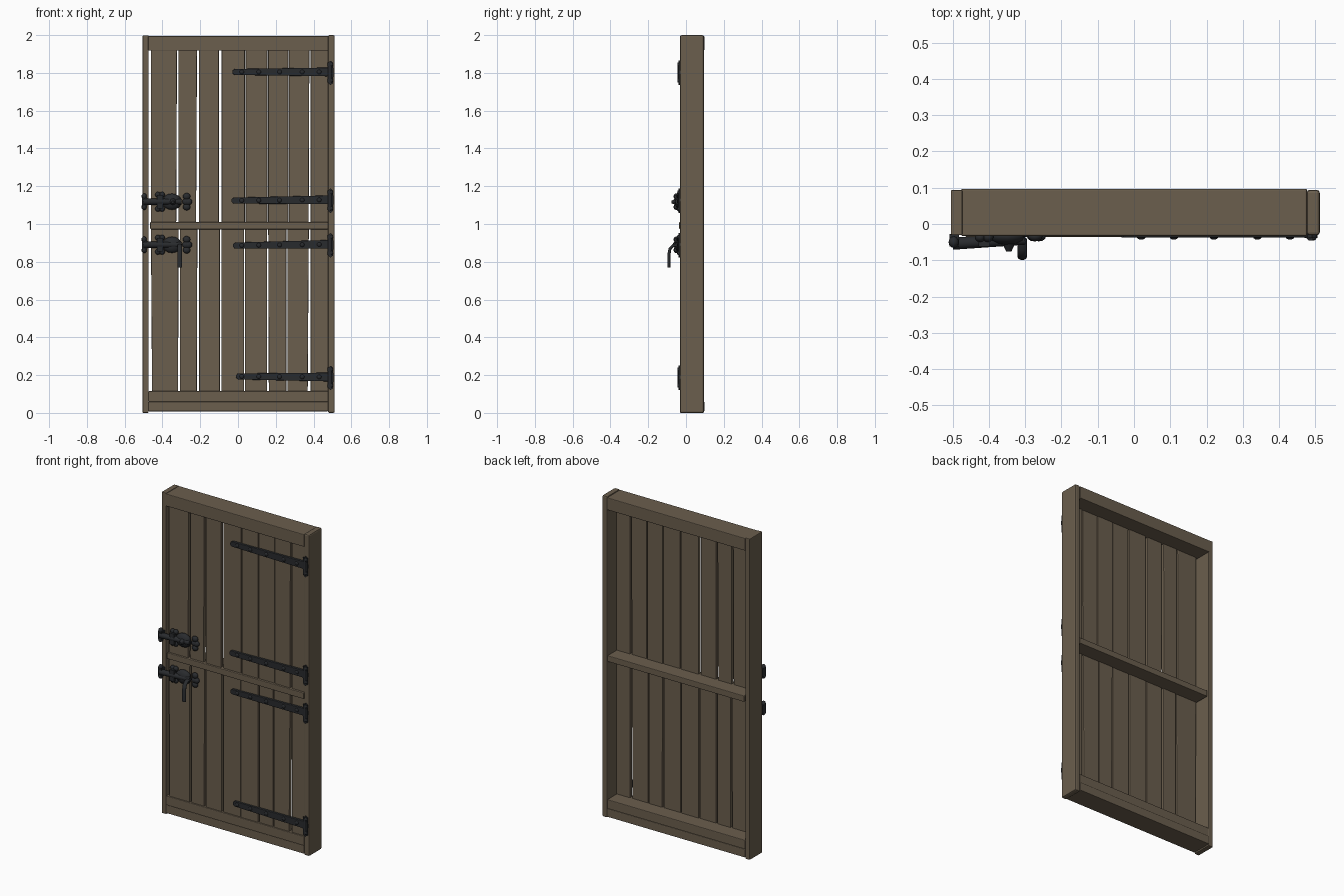
import bpy, bmesh, math
from mathutils import Matrix, Vector

if "Cube" in bpy.data.objects:
    bpy.data.objects.remove(bpy.data.objects["Cube"], do_unlink=True)


def material(name, rgb):
    m = bpy.data.materials.new(name)
    m.use_nodes = True
    m.diffuse_color = (*rgb, 1)
    bsdf = m.node_tree.nodes["Principled BSDF"]
    bsdf.inputs["Base Color"].default_value = (*rgb, 1)
    bsdf.inputs["Roughness"].default_value = 0.8
    return m


WOOD = material("weathered_wood", (0.145, 0.112, 0.075))
IRON = material("black_iron", (0.022, 0.024, 0.027))


def finish(name, bm, mat, bevel=0.0, smooth=False):
    bmesh.ops.recalc_face_normals(bm, faces=bm.faces)
    me = bpy.data.meshes.new(name)
    bm.to_mesh(me)
    bm.free()
    me.materials.append(mat)
    ob = bpy.data.objects.new(name, me)
    bpy.context.collection.objects.link(ob)
    if bevel:
        mod = ob.modifiers.new("soft_edges", "BEVEL")
        mod.width, mod.segments, mod.limit_method = bevel, 2, "ANGLE"
    if smooth:
        bpy.ops.object.select_all(action="DESELECT")
        ob.select_set(True)
        bpy.context.view_layer.objects.active = ob
        bpy.ops.object.shade_smooth_by_angle(angle=math.radians(40))
    return ob


def prism(bm, outline, y0, y1):
    """Extrude an outline drawn in x, z from y0 to y1."""
    face = bm.faces.new([bm.verts.new((x, y0, z)) for x, z in outline])
    new = bmesh.ops.extrude_face_region(bm, geom=[face])["geom"]
    for v in new:
        if isinstance(v, bmesh.types.BMVert):
            v.co.y = y1


def rect(x0, x1, z0, z1):
    return [(x0, z0), (x1, z0), (x1, z1), (x0, z1)]


def beam(name, x0, x1, y0, y1, z0, z1, bevel=0.004):
    bm = bmesh.new()
    prism(bm, rect(x0, x1, z0, z1), y0, y1)
    return finish(name, bm, WOOD, bevel)


def ball(bm, loc, size):
    mat = Matrix.Translation(loc) @ Matrix.Diagonal((*size, 1))
    bmesh.ops.create_uvsphere(bm, u_segments=12, v_segments=8, radius=1, matrix=mat)


def rod(bm, a, b, r0, r1):
    a, b = Vector(a), Vector(b)
    d = b - a
    mat = Matrix.Translation((a + b) / 2) @ d.to_track_quat("Z", "Y").to_matrix().to_4x4()
    bmesh.ops.create_cone(bm, cap_ends=True, segments=12, radius1=r0, radius2=r1,
                          depth=d.length, matrix=mat)


# Frame
beam("right_post", -0.505, -0.473, -0.031, 0.094, 0, 1.998)
beam("left_post", 0.476, 0.512, -0.031, 0.094, 0, 2.0, 0.008)
beam("top_rail", -0.476, 0.477, -0.033, 0.097, 1.918, 1.995)
beam("middle_rail", -0.465, 0.477, -0.036, 0.092, 0.972, 1.01)
beam("bottom_rail", -0.474, 0.477, -0.033, 0.097, 0.008, 0.06)
beam("bottom_rail_upper", -0.474, 0.477, -0.032, 0.094, 0.058, 0.115)

# Planks: left and right edges at the bottom, and how far each edge leans at the top
UPPER = [(-0.461, -0.327, 0, 0.004), (-0.315, -0.222, 0, 0.005), (-0.207, -0.101, 0, 0),
         (-0.087, 0.036, 0, 0), (0.041, 0.156, 0, 0), (0.159, 0.267, 0, 0),
         (0.270, 0.374, 0, 0.004), (0.385, 0.478, 0, 0)]
LOWER = [(-0.455, -0.317, -0.006, 0.002), (-0.307, -0.218, 0, 0.003), (-0.206, -0.096, 0, 0),
         (-0.088, 0.032, 0, 0), (0.037, 0.154, 0, 0), (0.163, 0.256, -0.003, 0),
         (0.261, 0.369, 0, 0.006), (0.385, 0.478, 0, 0)]
for half, row, z0, z1 in (("lower", LOWER, 0.1, 0.985), ("upper", UPPER, 0.995, 1.93)):
    for i, (a, b, da, db) in enumerate(row):
        bm = bmesh.new()
        shift = 0.002 * (i % 2)
        prism(bm, [(a, z0), (b, z0), (b + db, z1), (a + da, z1)], -0.024 + shift, 0.0 + shift)
        finish(f"{half}_plank_{i + 1}", bm, WOOD, 0.004)


# Strap hinges
def hinge(name, z, tip, lift):
    bm = bmesh.new()
    w0, w1 = 0.016, 0.023
    outline = [(0.475, z - w1), (0.475, z + w1)]
    for i in range(7):
        t = math.radians(90 + 30 * i)
        outline.append((tip + w0 + w0 * math.cos(t), z - lift + w0 * math.sin(t)))
    prism(bm, outline, -0.02, -0.037)
    finish(name + "_strap", bm, IRON, 0.003)
    bm = bmesh.new()
    for x in (0.02, 0.11, 0.22, 0.34, 0.43):
        ball(bm, (x, -0.036, z - lift * (0.475 - x) / 0.5), (0.012, 0.007, 0.012))
    finish(name + "_rivets", bm, IRON, smooth=True)
    bm = bmesh.new()
    prism(bm, [(0.478, z - 0.06), (0.490, z - 0.07), (0.502, z - 0.06), (0.506, z),
               (0.502, z + 0.05), (0.490, z + 0.06), (0.478, z + 0.05), (0.470, z)],
          -0.028, -0.039)
    rod(bm, (0.486, -0.034, z - 0.055), (0.486, -0.034, z + 0.05), 0.012, 0.012)
    for dz in (-0.045, 0.04):
        ball(bm, (0.492, -0.039, z + dz), (0.011, 0.007, 0.011))
    finish(name + "_knuckle", bm, IRON, smooth=True)


hinge("top_hinge", 1.805, -0.03, 0)
hinge("upper_middle_hinge", 1.128, -0.036, 0.004)
hinge("lower_middle_hinge", 0.892, -0.028, 0.006)
hinge("bottom_hinge", 0.19, -0.012, -0.003)


# Latches
def latch(name, z):
    bm = bmesh.new()
    rod(bm, (-0.50, -0.054, z), (-0.30, -0.042, z), 0.017, 0.015)
    finish(name + "_bar", bm, IRON, smooth=True)
    bm = bmesh.new()
    prism(bm, rect(-0.508, -0.482, z - 0.025, z + 0.025), -0.028, -0.062)
    for s in (-1, 1):
        ball(bm, (-0.497, -0.05, z + 0.028 * s), (0.014, 0.016, 0.016))
    finish(name + "_catch", bm, IRON, smooth=True)
    bm = bmesh.new()
    for s in (-1, 1):
        for x in (-0.424, -0.402):
            ball(bm, (x, -0.036, z + 0.037 * s), (0.015, 0.014, 0.016))
    prism(bm, rect(-0.428, -0.398, z - 0.035, z + 0.035), -0.025, -0.062)
    finish(name + "_keeper", bm, IRON, smooth=True)
    bm = bmesh.new()
    ball(bm, (-0.35, -0.034, z), (0.052, 0.024, 0.043))
    for dx, dz in ((0, 0.028), (0, -0.028), (0.024, 0), (-0.008, 0)):
        ball(bm, (-0.272 + dx * 0.4, -0.034, z + dz), (0.02, 0.014, 0.018))
    finish(name + "_trefoil_plate", bm, IRON, smooth=True)


latch("upper_latch", 1.118)
latch("lower_latch", 0.89)

# Pointed knob on the upper latch
bm = bmesh.new()
rod(bm, (-0.345, -0.045, 1.118), (-0.345, -0.076, 1.116), 0.022, 0.007)
finish("latch_knob", bm, IRON, smooth=True)

# Bent handle on the lower latch
path = [(-0.04, 0.89), (-0.068, 0.885), (-0.085, 0.868), (-0.09, 0.84), (-0.091, 0.77)]
curve = bpy.data.curves.new("latch_handle", "CURVE")
curve.dimensions = "3D"
curve.bevel_depth, curve.bevel_resolution, curve.use_fill_caps = 0.0085, 3, True
line = curve.splines.new("POLY")
line.points.add(len(path) - 1)
for p, (y, z) in zip(line.points, path):
    p.co = (-0.308, y, z, 1)
curve.materials.append(IRON)
handle = bpy.data.objects.new("latch_handle", curve)
handle.scale.x = 1.5
handle.location.x = 0.308 * 0.5
bpy.context.collection.objects.link(handle)
